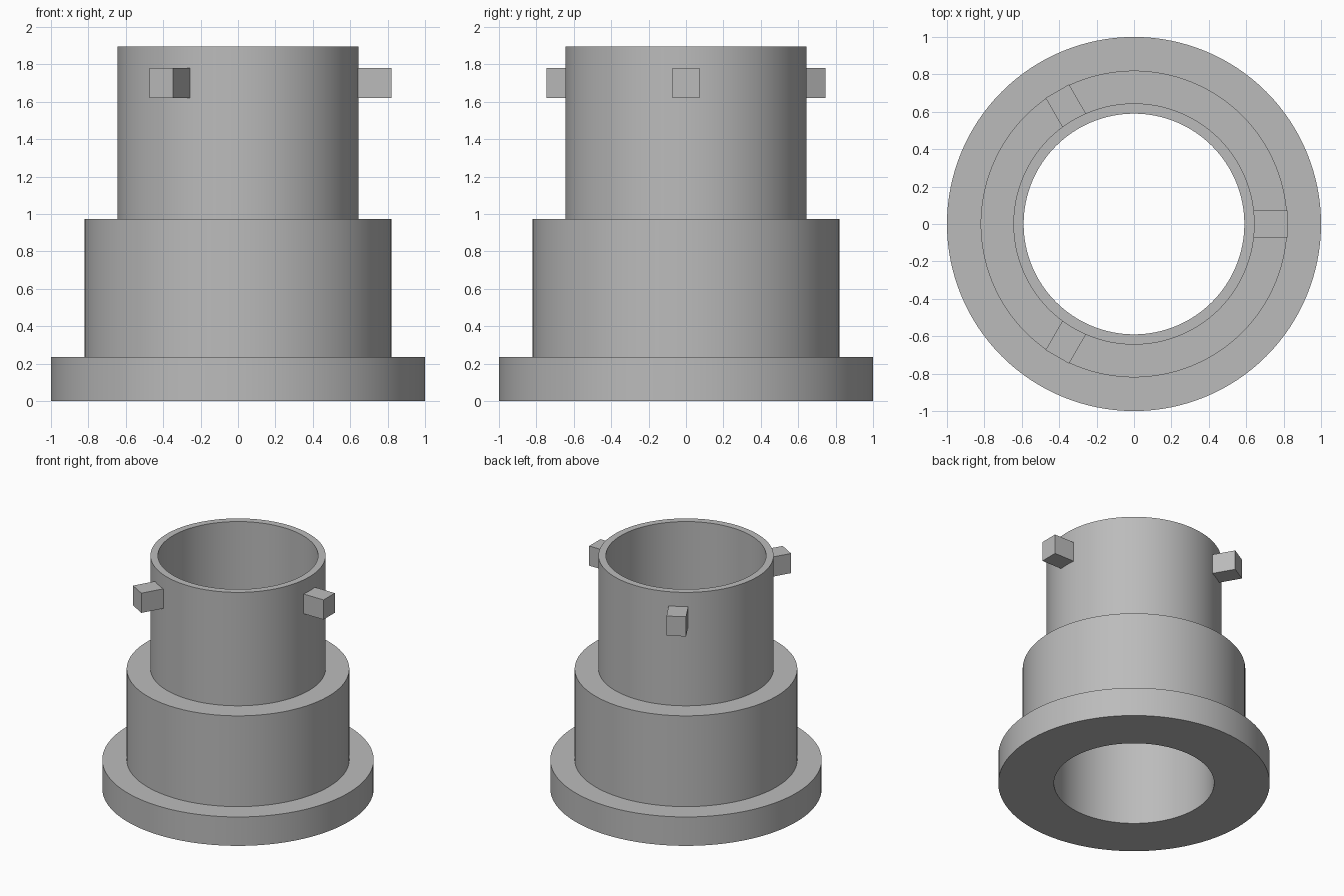
import bpy, bmesh, math
from mathutils import Matrix, Vector

cube = bpy.data.objects.get("Cube")
if cube:
    bpy.data.objects.remove(cube, do_unlink=True)

grey = bpy.data.materials.new("plain grey")
grey.use_nodes = True
color = (0.5, 0.5, 0.5, 1)
grey.diffuse_color = color
grey.node_tree.nodes["Principled BSDF"].inputs["Base Color"].default_value = color


def add_object(name, bm):
    bmesh.ops.recalc_face_normals(bm, faces=bm.faces)
    mesh = bpy.data.meshes.new(name)
    bm.to_mesh(mesh)
    bm.free()
    mesh.materials.append(grey)
    obj = bpy.data.objects.new(name, mesh)
    bpy.context.collection.objects.link(obj)
    return obj


# Stepped tube: flange, middle collar and neck around one straight bore
BORE, NECK, COLLAR, FLANGE = 0.59, 0.645, 0.82, 1.0
profile = [(BORE, 0), (FLANGE, 0), (FLANGE, 0.235), (COLLAR, 0.235),
           (COLLAR, 0.973), (NECK, 0.973), (NECK, 1.895), (BORE, 1.895)]
bm = bmesh.new()
verts = [bm.verts.new((r, 0, z)) for r, z in profile]
edges = [bm.edges.new((a, b)) for a, b in zip(verts, verts[1:] + verts[:1])]
bmesh.ops.spin(bm, geom=verts + edges, cent=(0, 0, 0), axis=(0, 0, 1),
               angle=math.tau, steps=128, use_merge=True)
bmesh.ops.remove_doubles(bm, verts=bm.verts, dist=0.0001)
body = add_object("stepped_tube", bm)
bpy.context.view_layer.objects.active = body
body.select_set(True)
bpy.ops.object.shade_smooth_by_angle(angle=math.radians(30))

# Three locking lugs evenly spaced around the neck, rooted in its wall
inner, outer, width, bottom, top = 0.62, 0.82, 0.145, 1.62, 1.78
size = Vector((outer - inner, width, top - bottom))
centre = Vector(((inner + outer) / 2, 0, (bottom + top) / 2))
for i in range(3):
    bm = bmesh.new()
    bmesh.ops.create_cube(bm, size=1)
    bmesh.ops.transform(bm, verts=bm.verts,
                        matrix=Matrix.Rotation(i * math.tau / 3, 4, "Z")
                        @ Matrix.Translation(centre) @ Matrix.Diagonal(size).to_4x4())
    add_object(f"locking_lug_{i + 1}", bm)
